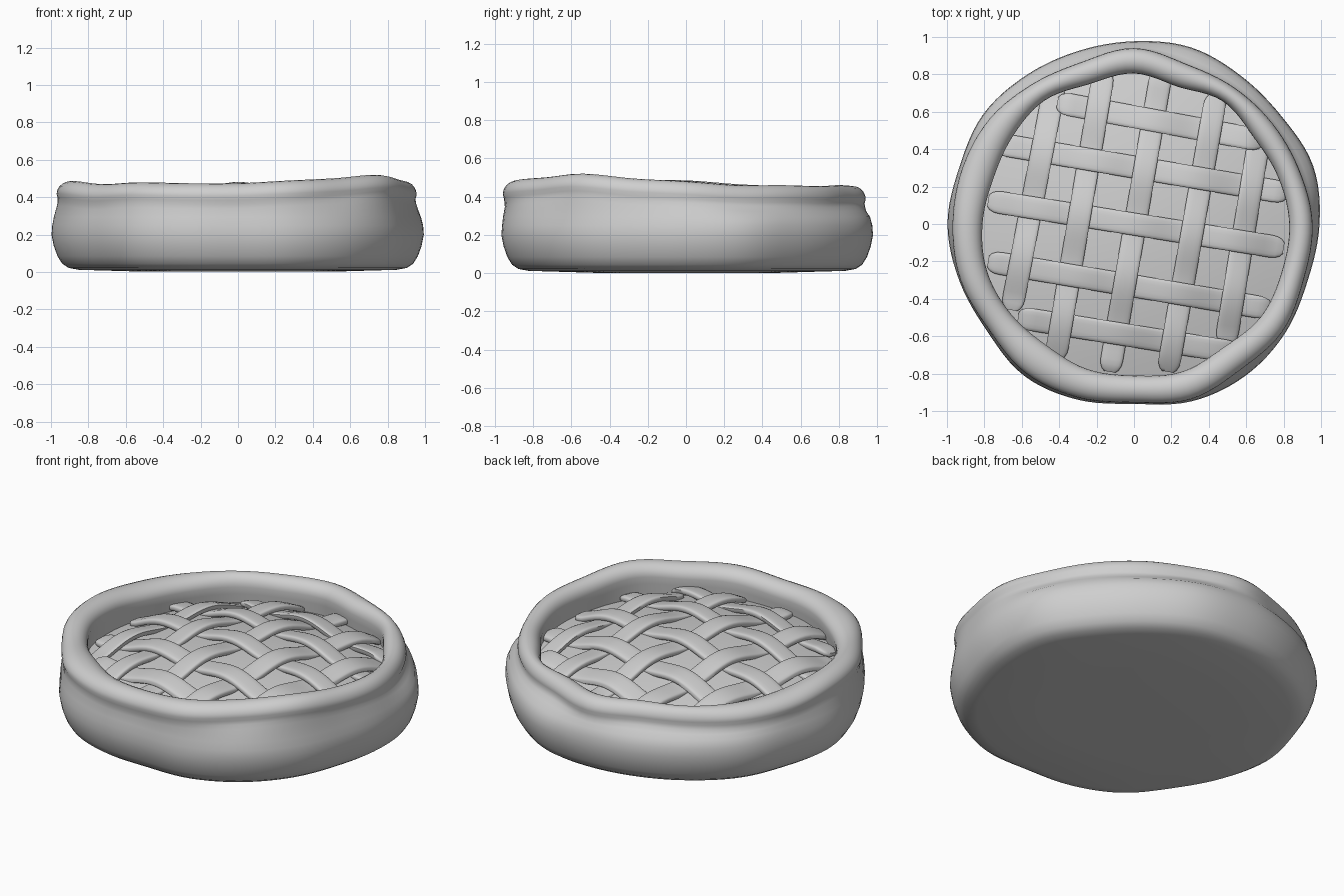
import bpy, math
from mathutils import Vector

if "Cube" in bpy.data.objects:
    bpy.data.objects.remove(bpy.data.objects["Cube"])

clay = bpy.data.materials.new("plain_grey")
clay.diffuse_color = (0.62, 0.62, 0.62, 1)
clay.use_nodes = True
clay.node_tree.nodes["Principled BSDF"].inputs["Base Color"].default_value = clay.diffuse_color


def make(name, verts, faces, angle):
    me = bpy.data.meshes.new(name)
    me.from_pydata(verts, [], faces)
    me.materials.append(clay)
    ob = bpy.data.objects.new(name, me)
    bpy.context.collection.objects.link(ob)
    bpy.ops.object.select_all(action='DESELECT')
    ob.select_set(True)
    bpy.context.view_layer.objects.active = ob
    bpy.ops.object.shade_smooth_by_angle(angle=math.radians(angle))
    return ob


def wave(table, t):
    """Smooth closed curve through evenly spaced values, t in 0..1."""
    n = len(table)
    f = t * n
    i = int(f)
    u = f - i
    a, b, c, d = (table[(i + k) % n] for k in (-1, 0, 1, 2))
    return b + 0.5 * u * (c - a + u * (2*a - 5*b + 4*c - d + u * (3*(b - c) + d - a)))


def loft(rings, cap_start=False, cap_end=False):
    n = len(rings[0])
    verts = [p for r in rings for p in r]
    faces = []
    for j in range(len(rings) - 1):
        for i in range(n):
            k = (i + 1) % n
            faces.append((j*n + i, j*n + k, (j+1)*n + k, (j+1)*n + i))
    if cap_start:
        faces.append(tuple(reversed(range(n))))
    if cap_end:
        faces.append(tuple(range((len(rings)-1)*n, len(rings)*n)))
    return verts, faces


# Uneven hand-shaped crust: values every 18 degrees from +x
BODY = [.995, 1.01, .98, .98, .995, .98, .975, .985, 1.0, .985,
        1.0, .985, .975, 1.005, .99, .965, 1.0, 1.01, 1.0, .98]
OUTER = [.955, .93, .915, .905, .90, .94, .91, .925, .955, .965,
         .97, .975, .96, .985, .975, .955, .985, .965, .98, .955]
INNER = [.83, .81, .79, .81, .77, .805, .785, .815, .80, .79,
         .81, .825, .815, .80, .815, .81, .83, .815, .84, .83]
TOP = [.48, .46, .46, .455, .46, .455, .46, .455, .455, .465,
       .485, .485, .47, .48, .475, .475, .49, .502, .52, .495]


def crust_profile(t):
    b, o, i, h = (wave(c, t) for c in (BODY, OUTER, INNER, TOP))
    mid, half = (o + i) / 2, (o - i) / 2
    pts = [(.5*b, .002), (.85*b, .012), (.905*b, .022), (.94*b, .045), (.965*b, .085),
           (.985*b, .14), (.997*b, .20), (.993*b, .25), (.80*b + .19*o, .295),
           (.5*b + .5*o - .016, h - .135), (.2*b + .8*o - .011, h - .112), (o - .006, h - .09)]
    for k in range(11):                       # rolled rim
        a = math.pi * k / 10
        pts.append((mid + half * math.cos(a), h - .068 + .068 * math.sin(a)))
    return pts + [(i + .004, h - .11), (i + .012, .30), (i + .02, .22)]


SEG = 120
profiles = [crust_profile(s / SEG) for s in range(SEG)]
rings = []
for j in range(len(profiles[0])):
    rings.append([(p[j][0] * math.cos(2*math.pi*s/SEG), p[j][0] * math.sin(2*math.pi*s/SEG), p[j][1])
                  for s, p in enumerate(profiles)])
make("pie_crust", *loft(rings, cap_start=True), 120)


# Gently domed filling, highest a little towards the front right
def dome(x, y):
    return .428 - .18 * ((x - .05) ** 2 + (y + .08) ** 2)


rings = []
for r in (.87, .75, .6, .45, .3, .15, .02):
    ring = [(r * math.cos(2*math.pi*s/64), r * math.sin(2*math.pi*s/64)) for s in range(64)]
    rings.append([(x, y, dome(x, y)) for x, y in ring])
make("filling", *loft(rings, cap_end=True), 60)

# Woven lattice strips: start and end points on the plan
ACROSS = [((-.41, .65), (.69, .445)), ((-.74, .43), (.82, .165)), ((-.78, .125), (.80, -.13)),
          ((-.78, -.20), (.73, -.455)), ((-.62, -.50), (.56, -.69))]
ALONG = [((-.42, .76), (-.655, -.46)), ((-.16, .82), (-.42, -.72)), ((.15, .83), (-.13, -.79)),
         ((.44, .69), (.18, -.79)), ((.68, .52), (.49, -.64))]
DIR_A, DIR_L = Vector((.986, -.165)), Vector((-.17, -.985))


def strip(name, start, end, index, across):
    a, b = Vector(start), Vector(end)
    d = (b - a).normalized()
    side = Vector((-d.y, d.x))
    length = (b - a).length
    stations = [0, .015, .04, .07] + [.07 + (length - .14) * k / 40 for k in range(1, 40)]
    stations += [length - x for x in (.07, .04, .015, 0)]
    rings = []
    for s in stations:
        c = a + d * s
        e = min(s, length - s)
        taper = .5 + .5 * math.sqrt(min(1, e / .05))
        if across:
            lift = math.cos(math.pi * (index + 3 + c.dot(DIR_A) / .28))
        else:
            lift = -math.cos(math.pi * (index + 3 + c.dot(DIR_L) / .295))
        lift *= .02 * min(1, .3 + e / .1)
        ring = []
        for k in range(16):                   # flat section with soft edges
            t = 2 * math.pi * (k + .5) / 16
            ct, st = math.cos(t), math.sin(t)
            w = .061 * taper * math.copysign(abs(ct) ** .6, ct)
            z = .02 * taper * math.copysign(abs(st) ** .45, st)
            p = c + side * w
            ring.append((p.x, p.y, dome(p.x, p.y) + .015 + lift + z))
        rings.append(ring)
    make(name, *loft(rings, True, True), 50)


for n, (p, q) in enumerate(ACROSS):
    strip(f"lattice_across_{n+1}", p, q, n + 1, True)
for n, (p, q) in enumerate(ALONG):
    strip(f"lattice_along_{n+1}", p, q, n + 1, False)
